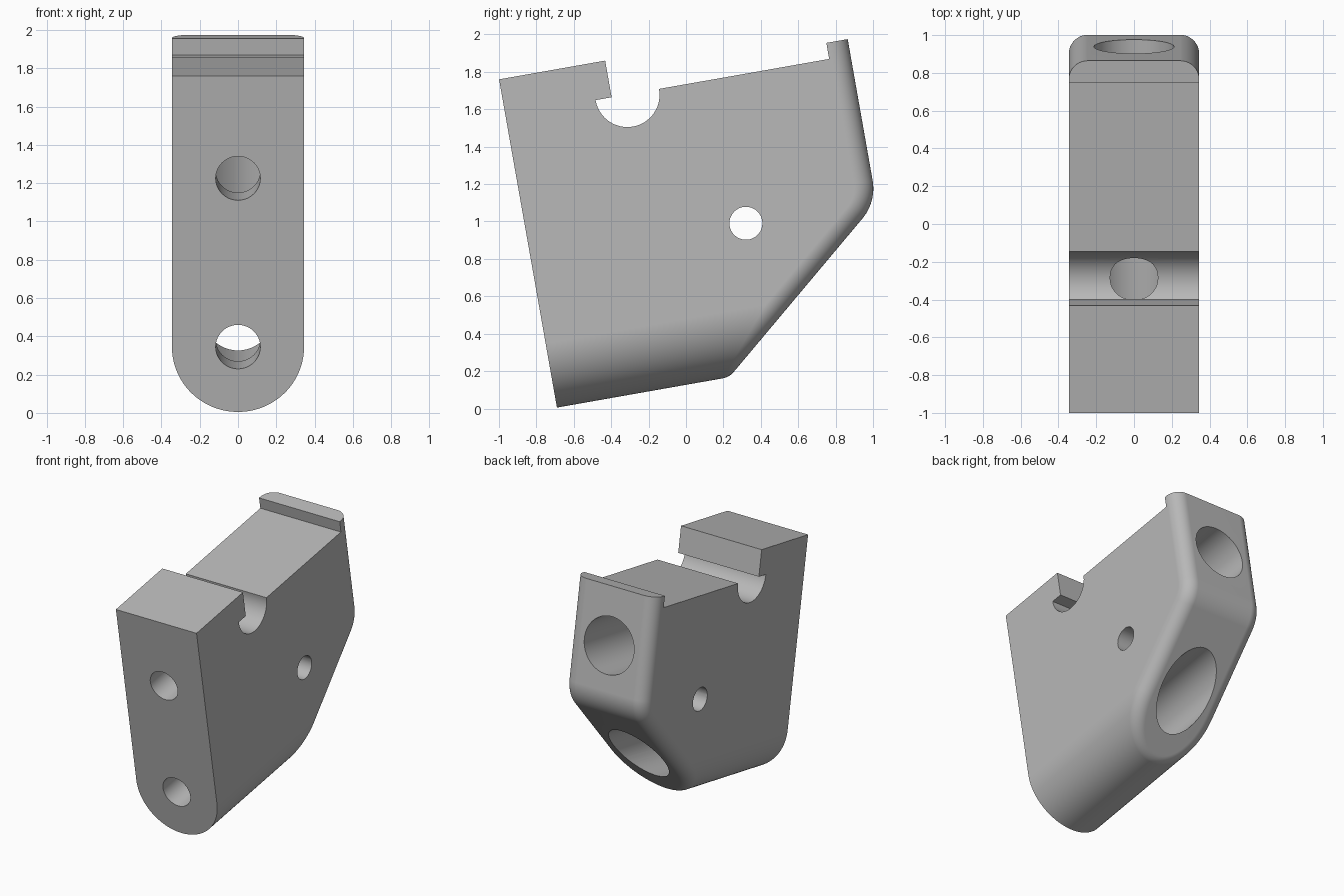
import bpy, bmesh, math
from mathutils import Vector

cube = bpy.data.objects.get("Cube")
if cube:
    bpy.data.objects.remove(cube, do_unlink=True)

TILT = math.radians(10)
HALF, TOP, FILLET = 0.345, 1.782, 0.1      # half width, height, edge radius
CORE = HALF - FILLET
SLOPE = math.radians(40)                   # angle of the slanted back face
BACK = 1.873 - FILLET
BEND = 0.15                                # inner radius of the back bend
BEND_Z = 0.903

grey = bpy.data.materials.new("plain_grey")
grey.use_nodes = True
color = (0.48, 0.48, 0.48, 1)
grey.diffuse_color = color
grey.node_tree.nodes["Principled BSDF"].inputs["Base Color"].default_value = color


def make_object(name, bm):
    bmesh.ops.recalc_face_normals(bm, faces=bm.faces)
    mesh = bpy.data.meshes.new(name)
    bm.to_mesh(mesh)
    bm.free()
    mesh.materials.append(grey)
    obj = bpy.data.objects.new(name, mesh)
    bpy.context.collection.objects.link(obj)
    return obj


def prism(name, points, axis, start, end):
    """Extrude a closed outline along x (axis 0) or y (axis 1)."""
    bm = bmesh.new()

    def place(p, d):
        return (d, p[0], p[1]) if axis == 0 else (p[0], d, p[1])
    a = [bm.verts.new(place(p, start)) for p in points]
    b = [bm.verts.new(place(p, end)) for p in points]
    bm.faces.new(a)
    bm.faces.new(b)
    for i in range(len(a)):
        j = (i + 1) % len(a)
        bm.faces.new((a[i], a[j], b[j], b[i]))
    return make_object(name, bm)


def arc(cx, cz, r, a0, a1, n):
    return [(cx + r * math.cos(a), cz + r * math.sin(a))
            for a in (a0 + (a1 - a0) * i / n for i in range(n + 1))]


def circle(cx, cz, r, n=64):
    return arc(cx, cz, r, 0, math.tau, n)[:-1]


def back_core(z):
    """Depth and outward normal of the inner back outline at a height."""
    s = (z - BEND_Z) / BEND
    turn = math.pi / 2 - SLOPE
    if s >= 0:
        return BACK, Vector((0, 1, 0))
    if s > -math.sin(turn):
        a = math.asin(s)
        return BACK - BEND + BEND * math.cos(a), Vector((0, math.cos(a), s))
    y = 0.936 + z / math.tan(SLOPE) - FILLET / math.sin(SLOPE)
    return y, Vector((0, math.sin(SLOPE), -math.cos(SLOPE)))


# Body: U-shaped cross-section carried back to a rounded rim
bend_heights = [z for _, z in arc(0, BEND_Z, BEND, 0, SLOPE - math.pi / 2, 12)]
side = [(CORE, z, 0.0) for z in [TOP] + bend_heights]
bottom = [(CORE * math.cos(a), HALF + CORE * math.sin(a), a)
          for a in (-math.pi * i / 64 for i in range(65))]
mirrored = [(-x, z, -math.pi) for x, z, _ in reversed(side)]

bm = bmesh.new()
rows = []
for x, z, a in side + bottom + mirrored:
    y, back_normal = back_core(z)
    out = Vector((math.cos(a), 0, math.sin(a)))
    core = Vector((x, y, z))
    rim = [core + FILLET * out.slerp(back_normal, k / 10) for k in range(11)]
    front = Vector((rim[0].x, 0, rim[0].z))
    rows.append([bm.verts.new(p) for p in [front] + rim])

for r, s in zip(rows, rows[1:]):
    for k in range(len(r) - 1):
        bm.faces.new((r[k], r[k + 1], s[k + 1], s[k]))
last = len(rows) - 1
for i in range(last // 2):
    strip = [rows[i][-1], rows[i + 1][-1], rows[last - i - 1][-1], rows[last - i][-1]]
    bm.faces.new(list(dict.fromkeys(strip)))
bm.faces.new([r[0] for r in rows])
bm.faces.new(rows[0] + rows[-1][::-1])
body = make_object("clamp_body", bm)

# Cutters: stepped top with half-round groove, two stepped bores, cross pin hole
SEAT = 1.583
groove = arc(0.661, SEAT - 0.002, 0.172, math.pi, math.tau, 40)
top_outline = ([(0.576, 2.0), (0.576, SEAT), (0.489, SEAT)] + groove[1:-1] +
               [(0.833, SEAT), (1.757, SEAT), (1.757, 1.67), (2.2, 1.67), (2.2, 2.0)])
cutters = [prism("top_cutter", top_outline, 0, -0.6, 0.6),
           prism("pin_hole_cutter", circle(1.166, 0.795, 0.088), 0, -0.6, 0.6)]
for label, z in (("lower", HALF), ("upper", 1.239)):
    cutters.append(prism(label + "_bolt_cutter", circle(0, z, 0.1165), 1, -0.2, 0.5))
    cutters.append(prism(label + "_bore_cutter", circle(0, z, 0.212), 1, 0.23, 2.3))

bpy.ops.object.select_all(action="DESELECT")
body.select_set(True)
bpy.context.view_layer.objects.active = body
for cutter in cutters:
    cutter.hide_render = True
    mod = body.modifiers.new(cutter.name, "BOOLEAN")
    mod.operation = "DIFFERENCE"
    mod.solver = "EXACT"
    mod.object = cutter
    bpy.ops.object.modifier_apply(modifier=mod.name)
    bpy.data.objects.remove(cutter, do_unlink=True)

# Lean the whole block and smooth its rounded surfaces
body.rotation_euler.x = TILT
body.location = (0, -0.69, 0.005)
bpy.ops.object.shade_smooth_by_angle(angle=math.radians(25))
weighted = body.modifiers.new("even_shading", "WEIGHTED_NORMAL")
weighted.keep_sharp = True
